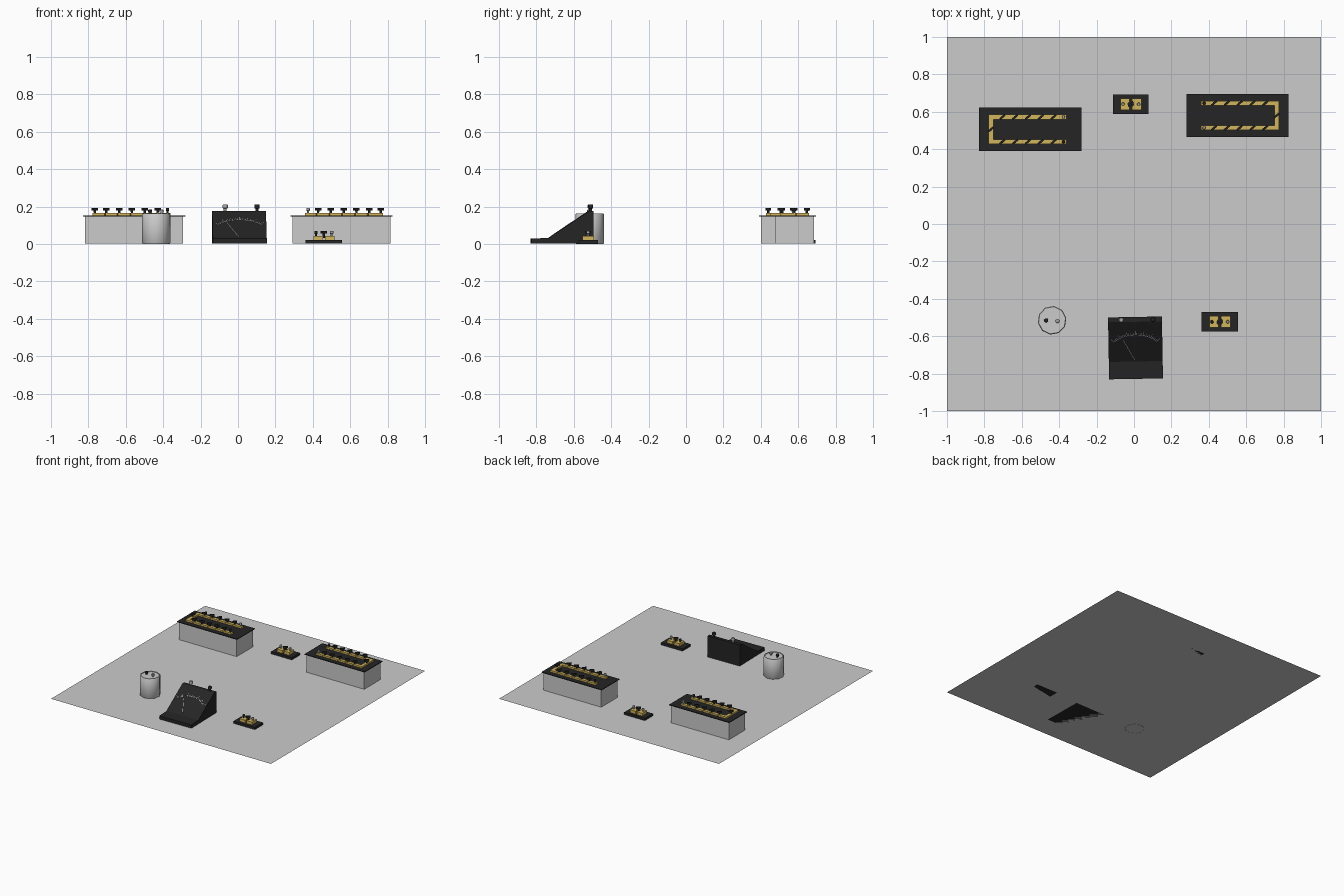
import bpy, bmesh, math
from mathutils import Matrix, Vector

if "Cube" in bpy.data.objects:
    bpy.data.objects.remove(bpy.data.objects["Cube"])


def material(name, rgb):
    m = bpy.data.materials.new(name)
    m.diffuse_color = (*rgb, 1)
    m.use_nodes = True
    m.node_tree.nodes["Principled BSDF"].inputs["Base Color"].default_value = m.diffuse_color
    return m


BLACK = material("black", (0.018, 0.018, 0.018))
BRASS = material("brass", (0.64, 0.46, 0.11))
STEEL = material("steel", (0.35, 0.35, 0.35))
WHITE = material("white", (0.75, 0.75, 0.75))
GROUND = 0.001


def finish(name, bm, mat=None, matrix=None):
    bmesh.ops.recalc_face_normals(bm, faces=bm.faces)
    me = bpy.data.meshes.new(name)
    bm.to_mesh(me)
    bm.free()
    if mat:
        me.materials.append(mat)
    ob = bpy.data.objects.new(name, me)
    bpy.context.collection.objects.link(ob)
    if matrix:
        ob.matrix_world = matrix
    return ob


def prism(name, pts, z0, z1, mat=None, matrix=None):
    bm = bmesh.new()
    f = bm.faces.new([bm.verts.new((x, y, z0)) for x, y in pts])
    r = bmesh.ops.extrude_face_region(bm, geom=[f])
    top = [v for v in r["geom"] if isinstance(v, bmesh.types.BMVert)]
    bmesh.ops.translate(bm, verts=top, vec=(0, 0, z1 - z0))
    return finish(name, bm, mat, matrix)


def slab(name, x0, x1, y0, y1, z0, z1, mat=None, matrix=None):
    return prism(name, [(x0, y0), (x1, y0), (x1, y1), (x0, y1)], z0, z1, mat, matrix)


def lathe(name, profile, sides, mat=None, matrix=None):
    bm = bmesh.new()
    vs = [bm.verts.new((r, 0, z)) for r, z in profile]
    es = [bm.edges.new(p) for p in zip(vs, vs[1:])]
    bmesh.ops.spin(bm, geom=vs + es, cent=(0, 0, 0), axis=(0, 0, 1),
                   angle=math.tau, steps=sides, use_merge=True)
    bmesh.ops.remove_doubles(bm, verts=bm.verts, dist=1e-5)
    ob = finish(name, bm, mat, matrix)
    bpy.ops.object.select_all(action='DESELECT')
    ob.select_set(True)
    bpy.context.view_layer.objects.active = ob
    bpy.ops.object.shade_smooth_by_angle(angle=math.radians(46))
    return ob


def at(x, y, z=0, turn=0):
    return Matrix.Translation((x, y, z)) @ Matrix.Rotation(math.radians(turn), 4, 'Z')


def terminal(name, m, mat, h=0.026, r=0.009):
    # binding post: narrow neck under a wider knob
    lathe(name, [(0, 0), (r * .6, 0), (r * .6, h * .4), (r, h * .45),
                 (r, h * .92), (r * .8, h), (0, h)], 10, mat, m)


def plug(m):
    # tapered pin with a flat slanted grip
    lathe("plug_pin", [(0, -0.012), (0.005, -0.012), (0.007, 0.012), (0, 0.012)],
          8, BLACK, m)
    slab("plug_grip", -0.018, 0.018, -0.0055, 0.0055, 0.012, 0.026, BLACK,
         m @ Matrix.Rotation(math.radians(40), 4, 'Z'))


def resistance_box(x, y, turn):
    m = at(x, y, 0, turn)
    slab("resistance_box_body", -0.262, 0.262, -0.105, 0.105, GROUND, 0.146, None, m)
    slab("resistance_box_lid", -0.273, 0.273, -0.116, 0.116, 0.146, 0.152, BLACK, m)
    z0, z1, g, k = 0.152, 0.166, 0.003, 0.008
    gaps = [-0.125 + 0.0685 * i for i in range(5)]
    for row in (-0.066, 0.066):
        lo, hi = row - 0.0125, row + 0.0125
        starts = [(-0.195, 0)] + [(q + g, k) for q in gaps]
        ends = [(q - g, k) for q in gaps] + [(0.222, 0)]
        for (a, ka), (b, kb) in zip(starts, ends):
            prism("brass_strip", [(a - ka, lo), (b - kb, lo), (b + kb, hi), (a + ka, hi)],
                  z0, z1, BRASS, m)
        for q in gaps:
            plug(m @ Matrix.Translation((q, row, z1)))
        terminal("box_terminal", m @ Matrix.Translation((-0.178, row, z1)),
                 STEEL if row < 0 else BLACK)
    # end bar joining both rows, split by one plug
    for s in (-1, 1):
        prism("brass_end_bar", [(0.197, s * 0.0535), (0.222, s * 0.0535),
                                (0.222, s * g + k), (0.197, s * g - k)], z0, z1, BRASS, m)
    plug(m @ Matrix.Translation((0.21, 0, z1)))


def key_switch(x, y, w, left):
    m = at(x, y)
    slab("key_base", -w, w, -0.052, 0.052, GROUND, 0.02, BLACK, m)
    # two brass blocks with a round socket notch between them
    for s in (-1, 1):
        notch = [(s * (0.006 + 0.009 * math.sin(t * math.pi / 6)),
                  -0.012 * math.cos(t * math.pi / 6)) for t in range(7)]
        pts = [(s * 0.056, -0.031), (s * 0.006, -0.031)] + notch + \
              [(s * 0.006, 0.031), (s * 0.056, 0.031)]
        prism("key_block", pts, 0.02, 0.043, BRASS, m)
        terminal("key_terminal", m @ Matrix.Translation((s * 0.042, 0, 0.043)),
                 left if s < 0 else STEEL)
    plug(m @ Matrix.Translation((0, 0, 0.043)))


# table sheet
bm = bmesh.new()
bmesh.ops.create_grid(bm, x_segments=1, y_segments=1, size=1,
                      matrix=Matrix.Translation((0, 0, GROUND)))
finish("table_sheet", bm)

resistance_box(0.553, 0.58, 0)
resistance_box(-0.555, 0.506, 180)
key_switch(0.459, -0.523, 0.097, BLACK)
key_switch(-0.017, 0.641, 0.094, STEEL)

# battery cell
cell = at(-0.438, -0.515, 0, 10)
lathe("battery_cell", [(0, 0.002), (0.068, 0.002), (0.068, 0), (0.074, 0), (0.077, 0.004),
                       (0.077, 0.158), (0.073, 0.163), (0.068, 0.163), (0.068, 0.158),
                       (0, 0.158)], 10, None, cell)
terminal("cell_terminal_dark", at(-0.47, -0.515, 0.158), BLACK, 0.025, 0.011)
terminal("cell_terminal_light", at(-0.409, -0.518, 0.158), STEEL, 0.025, 0.011)

# meter: wedge profile in y/z, extruded along x
meter = at(0.008, -0.66, 0, 1)
to_x = Matrix(((0, 0, 1, 0), (1, 0, 0, 0), (0, 1, 0, 0), (0, 0, 0, 1)))
prism("meter_case", [(-0.168, GROUND), (0.163, GROUND), (0.163, 0.175), (0.137, 0.175),
                     (-0.075, 0.032), (-0.168, 0.028)], -0.144, 0.144, BLACK, meter @ to_x)
slope = math.atan2(0.143, 0.212)
face = meter @ Matrix.Translation((0, -0.075, 0.032)) @ Matrix.Rotation(slope, 4, 'X')

# dial scale: fan of ticks, each fifth one longer
for i in range(31):
    a = math.radians(42 - 84 * i / 30)
    length = 0.024 if i % 5 == 0 else 0.011
    slab("dial_tick", -0.001, 0.001, 0.172, 0.172 + length, 0, 0.0012, WHITE,
         face @ Matrix.Rotation(a, 4, 'Z'))
arc = [math.radians(48 + 84 * i / 20) for i in range(21)]
prism("dial_arc", [(0.172 * math.cos(a), 0.172 * math.sin(a)) for a in arc] +
      [(0.1705 * math.cos(a), 0.1705 * math.sin(a)) for a in reversed(arc)],
      0, 0.0012, WHITE, face)
slab("dial_needle", -0.0012, 0.0012, 0.012, 0.155, 0, 0.002, WHITE,
     face @ Matrix.Rotation(math.radians(25), 4, 'Z'))
for x, mat in ((-0.074, STEEL), (0.096, BLACK)):
    terminal("meter_terminal", meter @ Matrix.Translation((x, 0.149, 0.175)),
             mat, 0.036, 0.014)
